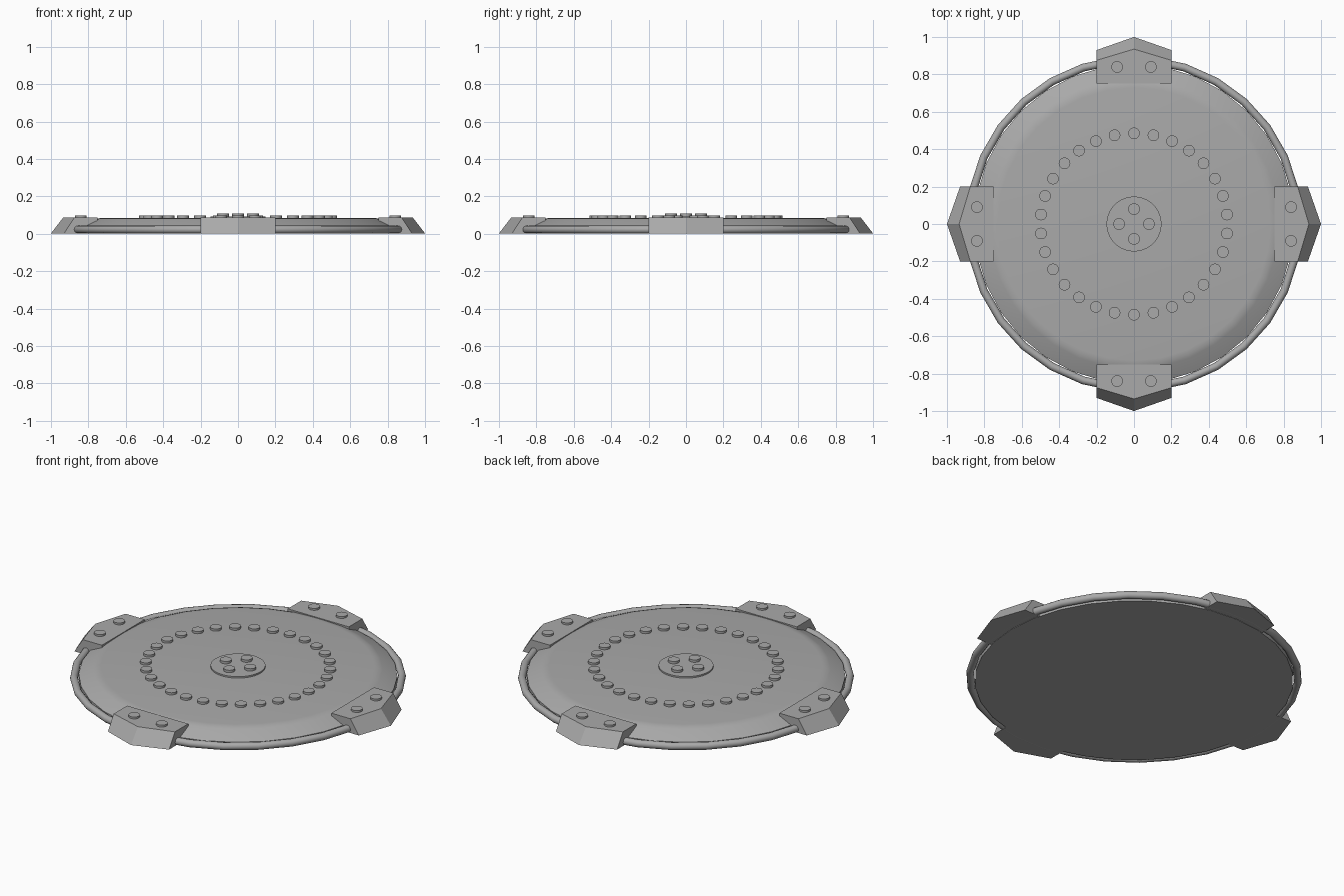
import bpy, bmesh
from math import sin, cos, radians, pi
from mathutils import Matrix

if "Cube" in bpy.data.objects:
    bpy.data.objects.remove(bpy.data.objects["Cube"])

steel = bpy.data.materials.new("grey_steel")
steel.use_nodes = True
COLOUR = (0.4, 0.4, 0.4, 1)
steel.diffuse_color = COLOUR
steel.node_tree.nodes["Principled BSDF"].inputs["Base Color"].default_value = COLOUR


def finish(bm, name, smooth_angle=None):
    """Turn a bmesh into a named steel object."""
    bmesh.ops.recalc_face_normals(bm, faces=bm.faces)
    mesh = bpy.data.meshes.new(name)
    bm.to_mesh(mesh)
    bm.free()
    mesh.materials.append(steel)
    ob = bpy.data.objects.new(name, mesh)
    bpy.context.collection.objects.link(ob)
    if smooth_angle:
        bpy.ops.object.select_all(action='DESELECT')
        bpy.context.view_layer.objects.active = ob
        ob.select_set(True)
        bpy.ops.object.shade_smooth_by_angle(angle=radians(smooth_angle))
    return ob


def lathe(name, profile, segments, closed=False, smooth_angle=40):
    """Revolve (radius, z) points about z; open profiles get capped ends."""
    bm = bmesh.new()
    rings = [[bm.verts.new((r * cos(2 * pi * i / segments), r * sin(2 * pi * i / segments), z))
              for i in range(segments)] for r, z in profile]
    pairs = list(zip(rings, rings[1:]))
    if closed:
        pairs.append((rings[-1], rings[0]))
    else:
        bm.faces.new(rings[0])
        bm.faces.new(rings[-1])
    for a, b in pairs:
        for i in range(segments):
            j = (i + 1) % segments
            bm.faces.new((a[i], a[j], b[j], b[i]))
    return finish(bm, name, smooth_angle)


def rivets(name, places, base, top, radius=0.031):
    """Short round studs at the given x, y places."""
    bm = bmesh.new()
    for x, y in places:
        bmesh.ops.create_cone(bm, cap_ends=True, segments=20, radius1=radius, radius2=radius,
                              depth=top - base,
                              matrix=Matrix.Translation((x, y, (base + top) / 2)))
    finish(bm, name, 40)


# Main disc with sloping shoulder
lathe("disc", [(0.854, 0), (0.854, 0.035), (0.775, 0.074), (0.755, 0.081), (0.73, 0.084)], 32)

# Tubular rim around the disc
TUBE = 0.021
lathe("rim_ring", [(0.879 + TUBE * cos(2 * pi * k / 12), 0.022 + TUBE * sin(2 * pi * k / 12))
                   for k in range(12)], 30, closed=True)

# Raised plate in the middle and its rivets
lathe("centre_plate", [(0.147, 0.08), (0.147, 0.093)], 40)
rivets("centre_rivets", [(0.08, 0), (-0.08, 0), (0, 0.08), (0, -0.08)], 0.09, 0.107)

# Circle of rivets
angles = [radians(6 + 12 * i) for i in range(30)]
rivets("circle_rivets", [(0.5 * cos(a), 0.485 * sin(a)) for a in angles], 0.08, 0.097)

# Four pointed clamps over the rim, each with two rivets
lower = [(0.75, -0.2), (0.93, -0.2), (1.0, 0), (0.93, 0.2), (0.75, 0.2)]
upper = [(0.75, -0.2), (0.875, -0.2), (0.935, 0), (0.875, 0.2), (0.75, 0.2)]
clamp_places = []
for q, side in enumerate(("left", "back", "right", "front")):
    bm = bmesh.new()
    low = [bm.verts.new((x, y, 0.002)) for x, y in lower]
    high = [bm.verts.new((x, y, 0.086)) for x, y in upper]
    bm.faces.new(low)
    bm.faces.new(high)
    for i in range(5):
        j = (i + 1) % 5
        bm.faces.new((low[i], low[j], high[j], high[i]))
    turn = Matrix.Rotation(q * pi / 2, 4, 'Z')
    bm.transform(turn)
    finish(bm, side + "_clamp")
    c, s = cos(q * pi / 2), sin(q * pi / 2)
    clamp_places += [(0.84 * c - y * s, 0.84 * s + y * c) for y in (-0.09, 0.09)]
rivets("clamp_rivets", clamp_places, 0.08, 0.097)
